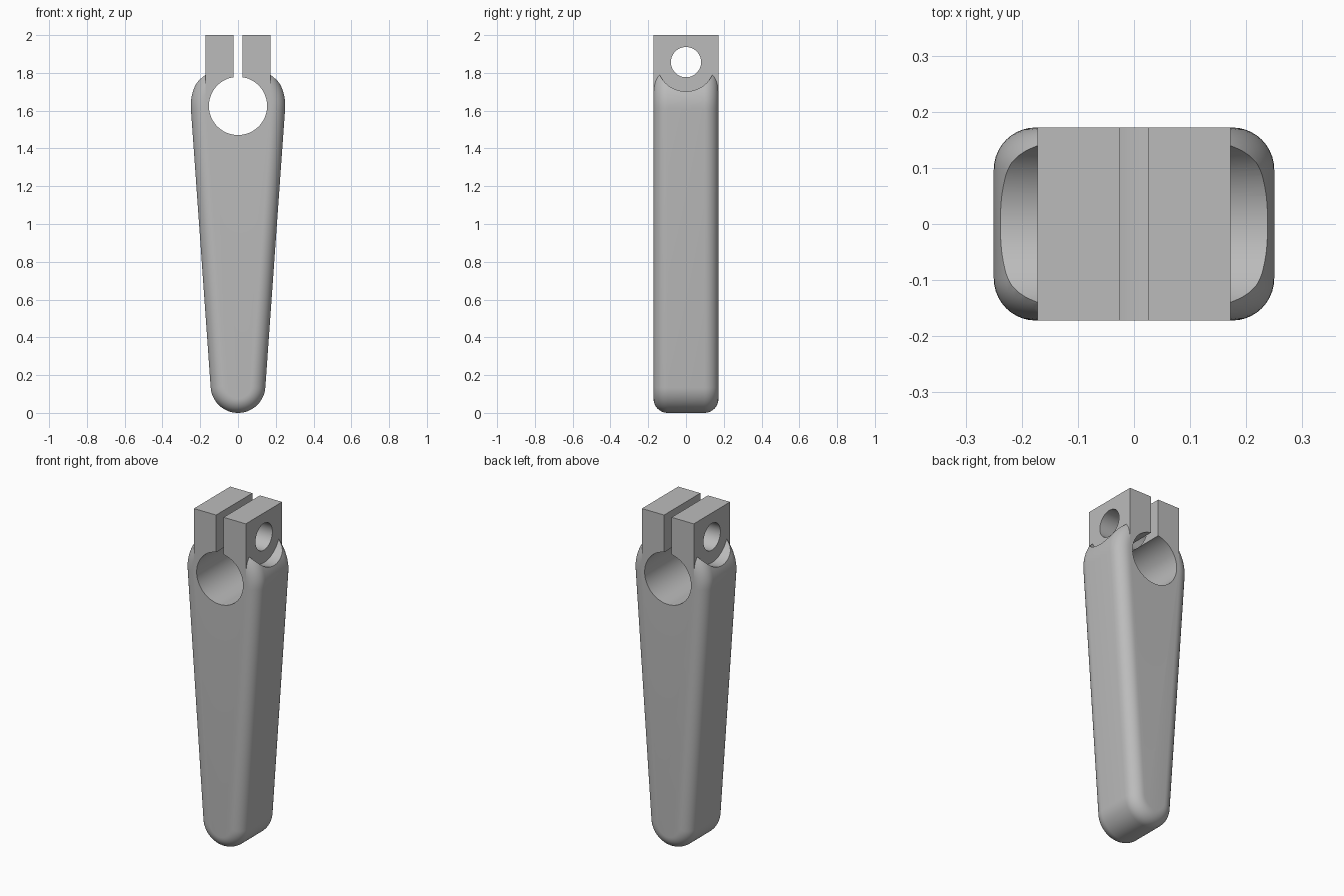
import bpy, bmesh, math
from mathutils import Matrix

cube = bpy.data.objects.get("Cube")
if cube:
    bpy.data.objects.remove(cube, do_unlink=True)

HALF = 0.172                      # half depth of the arm and half width of the clamp
FILLET = 0.075
TOP_Z, TOP_R = 1.627, 0.25
LOW_Z, LOW_R = 0.145, 0.145
BOLT_Z = 1.857

grey = bpy.data.materials.new("grey metal")
grey.use_nodes = True
grey.diffuse_color = (0.5, 0.5, 0.5, 1)
grey.node_tree.nodes["Principled BSDF"].inputs["Base Color"].default_value = (0.5, 0.5, 0.5, 1)


def finish(bm, name):
    bmesh.ops.recalc_face_normals(bm, faces=bm.faces)
    mesh = bpy.data.meshes.new(name)
    bm.to_mesh(mesh)
    bm.free()
    mesh.materials.append(grey)
    obj = bpy.data.objects.new(name, mesh)
    bpy.context.collection.objects.link(obj)
    return obj


def box(name, size, centre):
    bm = bmesh.new()
    bmesh.ops.create_cube(bm, size=1, matrix=Matrix.Translation(centre) @ Matrix.Diagonal((*size, 1)))
    return finish(bm, name)


def cylinder(name, radius, length, centre, axis):
    bm = bmesh.new()
    turn = Matrix.Rotation(math.pi / 2, 4, axis)
    bmesh.ops.create_cone(bm, cap_ends=True, segments=96, radius1=radius, radius2=radius,
                          depth=length, matrix=Matrix.Translation(centre) @ turn)
    return finish(bm, name)


def combine(target, tool, operation):
    mod = target.modifiers.new(tool.name, "BOOLEAN")
    mod.operation, mod.solver, mod.object = operation, "EXACT", tool
    bpy.ops.object.select_all(action="DESELECT")
    bpy.context.view_layer.objects.active = target
    target.select_set(True)
    bpy.ops.object.modifier_apply(modifier=mod.name)
    bpy.data.objects.remove(tool, do_unlink=True)


def outline(inset):
    """Tapered outline: two arcs joined by their common tangents."""
    a = math.asin((TOP_R - LOW_R) / (TOP_Z - LOW_Z))
    steps, points = 40, []
    for z, r, start, end in ((TOP_Z, TOP_R, -a, math.pi + a),
                             (LOW_Z, LOW_R, math.pi + a, 2 * math.pi - a)):
        for i in range(steps + 1):
            t = start + (end - start) * i / steps
            points.append(((r - inset) * math.cos(t), z + (r - inset) * math.sin(t)))
    return points


# Tapered arm with rounded front and back rims
bm = bmesh.new()
rings = []
for side in (-1, 1):
    for i in range(11):
        t = math.pi / 2 * (i if side > 0 else 10 - i) / 10
        y = side * (HALF - FILLET + FILLET * math.sin(t))
        rings.append([bm.verts.new((x, y, z)) for x, z in outline(FILLET * (1 - math.cos(t)))])
for lower, upper in zip(rings, rings[1:]):
    for j in range(len(lower)):
        k = (j + 1) % len(lower)
        bm.faces.new((lower[j], lower[k], upper[k], upper[j]))
bm.faces.new(rings[0])
bm.faces.new(rings[-1])
arm = finish(bm, "clamp_arm")

# Round bolt seats in the shoulders, then the square clamp block
for side in (-1, 1):
    combine(arm, cylinder("bolt_seat", 0.155, 0.3, (side * 0.315, 0, BOLT_Z), "Y"), "DIFFERENCE")
block_low = TOP_Z + 0.003
combine(arm, box("clamp_block", (2 * HALF, 2 * HALF, 2 - block_low),
                 (0, 0, (2 + block_low) / 2)), "UNION")

# Shaft bore, clamp slot and cross bolt hole
combine(arm, cylinder("shaft_bore", 0.154, 1, (0, 0, 1.625), "X"), "DIFFERENCE")
combine(arm, box("clamp_slot", (0.05, 1, 0.5), (0, 0, 1.9)), "DIFFERENCE")
combine(arm, cylinder("bolt_hole", 0.08, 1, (0, 0, BOLT_Z), "Y"), "DIFFERENCE")

bpy.ops.object.shade_smooth_by_angle(angle=math.radians(30))
